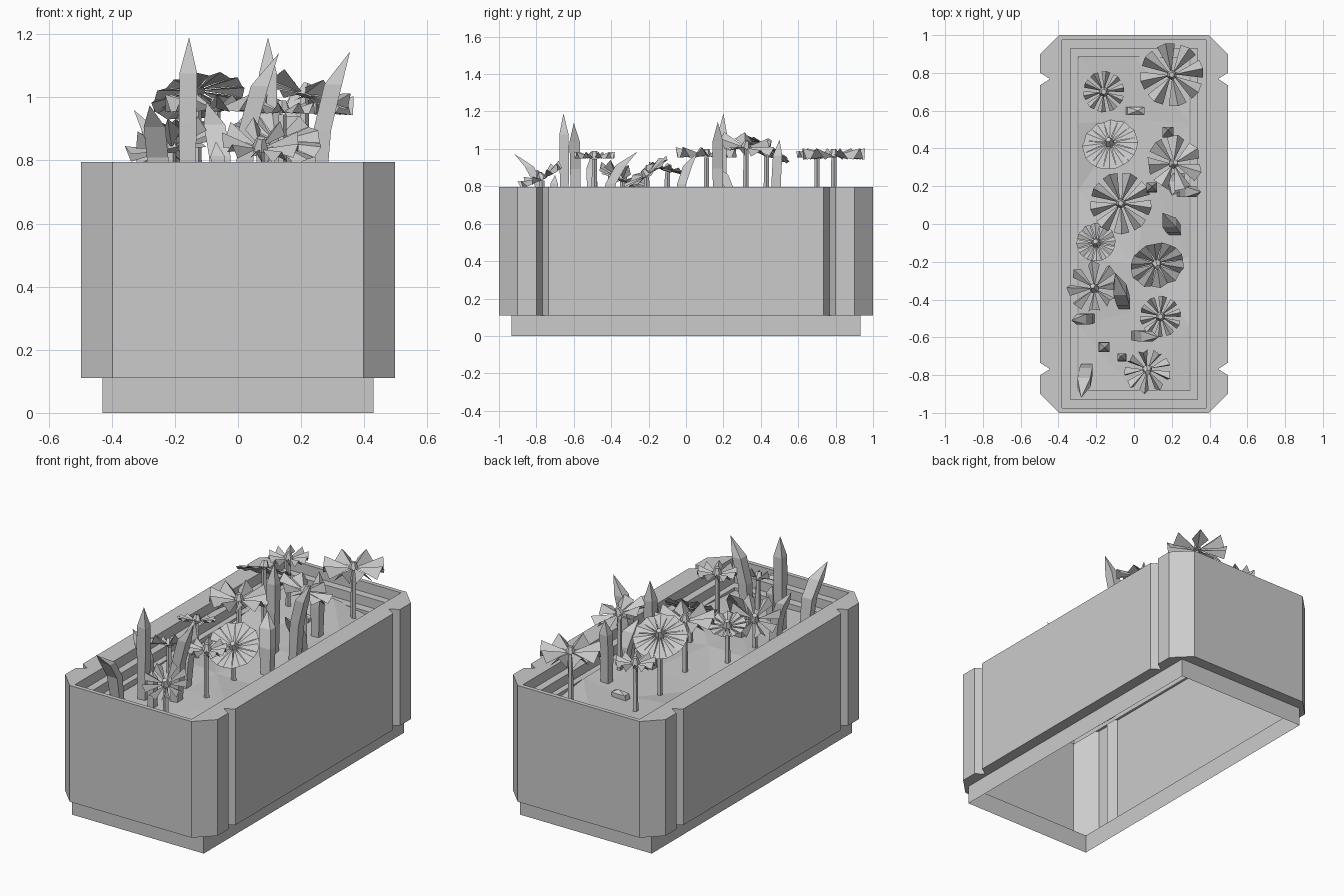
import bpy, bmesh, math, random
from mathutils import Vector, Matrix

if "Cube" in bpy.data.objects:
    bpy.data.objects.remove(bpy.data.objects["Cube"])

random.seed(4)


def finish(bm, name):
    me = bpy.data.meshes.new(name)
    bm.to_mesh(me)
    bm.free()
    ob = bpy.data.objects.new(name, me)
    bpy.context.collection.objects.link(ob)
    return ob


def loop(bm, pts, z):
    return [bm.verts.new((x, y, z)) for x, y in pts]


def wall(bm, a, b):
    n = len(a)
    for i in range(n):
        j = (i + 1) % n
        bm.faces.new((a[i], a[j], b[j], b[i]))


def rect(x, y):
    return [(x, -y), (x, y), (-x, y), (-x, -y)]


def ring(bm, outer, inner, up):
    # flat ring between two differing outlines
    edges = []
    for l in (outer, inner):
        for i in range(len(l)):
            a, b = l[i], l[(i + 1) % len(l)]
            edges.append(bm.edges.get((a, b)) or bm.edges.new((a, b)))
    res = bmesh.ops.triangle_fill(bm, use_beauty=True, edges=edges, normal=(0, 0, up))
    for f in [g for g in res['geom'] if isinstance(g, bmesh.types.BMFace)]:
        f.normal_update()
        if f.normal.z * up < 0:
            f.normal_flip()


# planter shell: open plinth, notched wall, rim and stepped inner ledges
quarter = [(.497, .735), (.445, .768), (.497, .8), (.497, .9), (.397, 1)]
right = [(x, -y) for x, y in reversed(quarter)] + quarter
outline = right + [(-x, -y) for x, y in right]
bm = bmesh.new()
foot, foot_top = loop(bm, rect(.43, .933), 0), loop(bm, rect(.43, .933), .11)
low, high = loop(bm, outline, .11), loop(bm, outline, .795)
wall(bm, foot, foot_top)
wall(bm, low, high)
ring(bm, low, foot_top, -1)
steps = [(.38, .975, .795), (.38, .975, .735), (.335, .93, .735), (.335, .93, .68),
         (.30, .88, .68), (.30, .88, .63)]
rings = [loop(bm, rect(x, y), z) for x, y, z in steps]
ring(bm, high, rings[0], 1)
for a, b in zip(rings, rings[1:]):
    wall(bm, a, b)
finish(bm, "planter_box")

# lumpy soil
bm = bmesh.new()
bmesh.ops.create_grid(bm, x_segments=2, y_segments=5, size=1,
                      matrix=Matrix.Diagonal((.295, .89, 1, 1)))
for v in bm.verts:
    v.co.z = .67 + random.uniform(-.03, .03)
    if abs(v.co.x) < .29 and abs(v.co.y) < .85:
        v.co.x += random.uniform(-.1, .1)
        v.co.y += random.uniform(-.08, .08)
        v.co.z += .02
bmesh.ops.triangulate(bm, faces=bm.faces[:])
finish(bm, "soil")


def flower(i, x, y, z, r, n, fill, cup, fold, tilt=(0, 0)):
    # stem
    bm = bmesh.new()
    normal = Vector((tilt[0], tilt[1], 1)).normalized()
    ang = [math.tau * k / 5 for k in range(5)]
    base = loop(bm, [(x + .016 * math.cos(a), y + .016 * math.sin(a)) for a in ang], .64)
    top = loop(bm, [(x + .014 * math.cos(a), y + .014 * math.sin(a)) for a in ang], z - .01)
    wall(bm, base, top)
    finish(bm, f"flower_stem_{i}")
    # creased petals around a small raised centre
    bm = bmesh.new()
    half = math.pi / n * fill

    def p(a, rad, h):
        return bm.verts.new((rad * math.cos(a), rad * math.sin(a), h))
    for k in range(n):
        a = math.tau * k / n + .2
        root = p(a, .012, 0)
        left, right = (p(a + s * half, r * .97, cup * r - fold) for s in (-1, 1))
        mid = p(a, r, cup * r + fold)
        bm.faces.new((root, left, mid))
        bm.faces.new((root, mid, right))
    bmesh.ops.create_cone(bm, segments=6, radius1=.028, radius2=.014, depth=.04,
                          cap_ends=True, matrix=Matrix.Translation((0, 0, .015)))
    turn = normal.to_track_quat('Z', 'Y').to_matrix().to_4x4()
    bm.transform(Matrix.Translation((x, y, z)) @ turn)
    finish(bm, f"flower_head_{i}")


# x, y, z, radius, petals, petal width, cup, crease, tilt
flowers = [
    (.20, .79, .965, .17, 8, .75, .05, .03), (-.16, .70, .96, .11, 10, .7, .1, .018),
    (-.13, .43, 1.02, .15, 12, 1, -.15, .006, (-.2, .55)),
    (.21, .32, 1.01, .15, 7, .75, .1, .02, (.3, .2)),
    (-.07, .11, .965, .165, 9, .75, .1, .028), (-.20, -.10, .885, .105, 12, .95, .12, .008, (-.1, .25)),
    (-.21, -.34, .835, .14, 8, .6, .2, .022, (-.3, .4)), (.14, -.49, .955, .11, 10, .7, .1, .018),
    (.07, -.77, .84, .125, 9, .6, .2, .02, (.1, -.5)), (.12, -.21, .86, .145, 10, 1, .1, .008, (.2, -.7))]
for i, f in enumerate(flowers, 1):
    flower(i, *f)


def blade(i, base, tip, w, d):
    # pointed square-section leaf: upright, then bending over to its tip
    bm = bmesh.new()
    b, t = Vector((*base, .64)), Vector(tip)
    mid = Vector((b.x, b.y, b.z + (t.z - b.z) * .72))
    prev = None
    for s, k in ((0, .85), (.4, 1), (.7, 1)):
        c = b * (1 - s) ** 2 + mid * 2 * s * (1 - s) + t * s * s
        sec = loop(bm, [(c.x + sx * w * k, c.y + sy * d * k)
                        for sx, sy in ((1, -1), (1, 1), (-1, 1), (-1, -1))], c.z)
        if prev:
            wall(bm, prev, sec)
        prev = sec
    apex = bm.verts.new(t)
    for k in range(4):
        bm.faces.new((prev[k], prev[(k + 1) % 4], apex))
    finish(bm, f"leaf_blade_{i}")


blades = [
    ((-.16, -.65), (-.155, -.655, 1.19), .028, .025), ((.095, .19), (.095, .20, 1.19), .028, .025),
    ((.01, -.59), (.13, -.60, 1.14), .028, .028), ((.25, .17), (.355, .17, 1.145), .028, .028),
    ((-.25, -.76), (-.28, -.92, .975), .034, .024), ((-.05, -.43), (-.10, -.26, .985), .034, .028),
    ((-.23, -.50), (-.33, -.51, .96), .026, .028), ((.22, -.04), (.15, .06, .98), .036, .024),
    ((.24, .25), (.20, .15, .92), .034, .024), ((.18, .48), (.18, .50, 1.05), .028, .025),
    ((-.06, -.71), (-.07, -.70, .86), .022, .02), ((0, .60), (.02, .60, .72), .045, .02)]
for i, b in enumerate(blades, 1):
    blade(i, *b)
